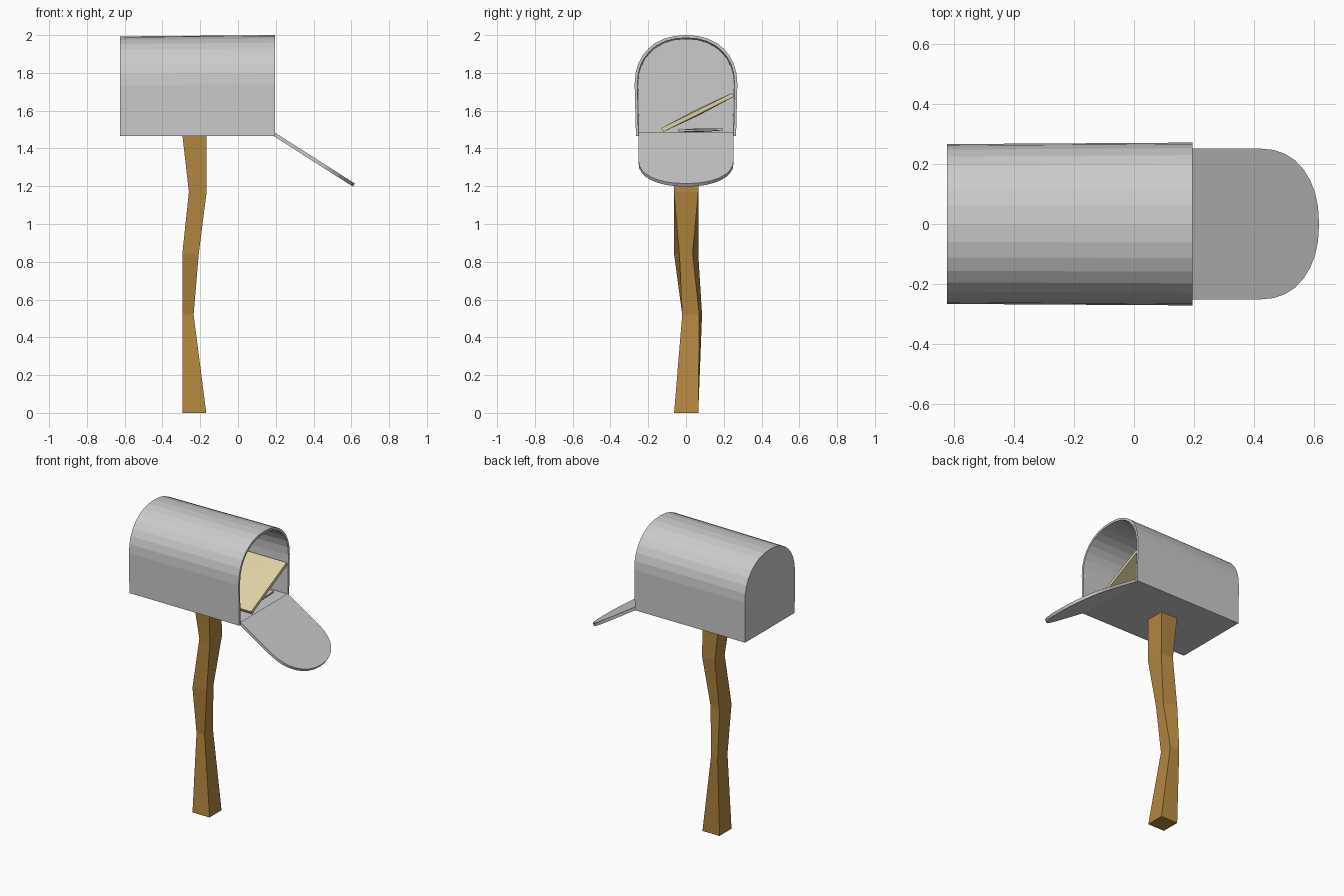
import bpy, bmesh, math
from mathutils import Matrix, Vector

if "Cube" in bpy.data.objects:
    bpy.data.objects.remove(bpy.data.objects["Cube"])


def make(name, verts, faces, color=None):
    me = bpy.data.meshes.new(name)
    me.from_pydata([tuple(v) for v in verts], [], faces)
    bm = bmesh.new()
    bm.from_mesh(me)
    bmesh.ops.recalc_face_normals(bm, faces=bm.faces)
    bm.to_mesh(me)
    bm.free()
    ob = bpy.data.objects.new(name, me)
    bpy.context.collection.objects.link(ob)
    if color:
        mat = bpy.data.materials.new(name + "_colour")
        mat.diffuse_color = (*color, 1)
        mat.use_nodes = True
        mat.node_tree.nodes["Principled BSDF"].inputs["Base Color"].default_value = mat.diffuse_color
        me.materials.append(mat)
    return ob


def loft(name, rings, color=None):
    """Skin a list of equal closed rings and cap both ends."""
    n = len(rings[0])
    verts = [v for r in rings for v in r]
    faces = [(k * n + i, k * n + (i + 1) % n, (k + 1) * n + (i + 1) % n, (k + 1) * n + i)
             for k in range(len(rings) - 1) for i in range(n)]
    faces += [tuple(range(n)), tuple(range((len(rings) - 1) * n, len(rings) * n))]
    return make(name, verts, faces, color)


def arch(base_w, w, z0, zs, top, n=16, e=2.2):
    """Flat-bottomed arch outline as (y, z) points."""
    pts = [(base_w, z0)]
    for i in range(n + 1):
        a = math.pi * i / n
        c, s = math.cos(a), math.sin(a)
        pts.append((math.copysign(abs(c) ** (2 / e), c) * w,
                    zs + (top - zs) * max(s, 0) ** (2 / e)))
    return pts + [(-base_w, z0)]


def at_x(x, pts):
    return [(x, y, z) for y, z in pts]


# mailbox shell, open at the +x end, slightly tapered to the back
inner = arch(.252, .257, 1.48, 1.74, 1.985)
loft("mailbox_shell", [
    at_x(-.625, arch(.263, .267, 1.465, 1.735, 1.993)),
    at_x(.195, arch(.265, .272, 1.465, 1.74, 2.0)),
    at_x(.195, inner),
    at_x(-.608, [(y * .985, z - .007 * (z > 1.6)) for y, z in inner])])

# open door, hinged at the lower front edge
tilt = math.radians(32.5)
along = Vector((math.cos(tilt), 0, -math.sin(tilt)))
normal = Vector((math.sin(tilt), 0, math.cos(tilt)))
hinge = Vector((.195, 0, 1.484))
door = arch(.252, .252, 0, .27, .502)
loft("mailbox_door", [[hinge + along * t + Vector((0, y, 0)) - normal * d for y, t in door]
                      for d in (0, .019)])

# crooked wooden post: z, x left, x right, y range of left side, y range of right side
post = [(0, -.295, -.168, -.063, .065, -.063, .065),
        (.52, -.295, -.235, -.02, .085, -.02, .07),
        (.84, -.295, -.208, -.063, .065, -.035, .035),
        (1.17, -.26, -.166, -.04, .065, -.063, .065),
        (1.475, -.295, -.168, -.063, .065, -.063, .065)]
loft("post", [[(xl, a, z), (xr, c, z), (xr, d, z), (xl, b, z)]
              for z, xl, xr, a, b, c, d in post], (.45, .24, .05))


# envelopes: thin slabs with faces puffed to a centre point like folded flaps
def envelope(name, size, thick, puff, matrix, color=None):
    hx, hy, h = size[0] / 2, size[1] / 2, thick / 2
    corners = [(-hx, -hy), (hx, -hy), (hx, hy), (-hx, hy)]
    verts = [(x, y, z) for z in (-h, h) for x, y in corners]
    verts += [(0, 0, -h - puff), (0, 0, h + puff)]
    faces = []
    for i in range(4):
        j = (i + 1) % 4
        faces += [(i, j, j + 4, i + 4), (j, i, 8), (i + 4, j + 4, 9)]
    return make(name, verts, faces, color) and bpy.data.objects[name].data.transform(matrix)


envelope("tan_envelope", (.53, .42), .022, .006,
         Matrix.Translation((-.075, .062, 1.591)) @ Matrix.Rotation(math.radians(26.5), 4, 'X'),
         (.74, .64, .38))
envelope("grey_envelope", (.38, .24), .01, .005,
         Matrix.Translation((-.06, .077, 1.497)) @ Matrix.Rotation(math.radians(1.5), 4, 'X'))
